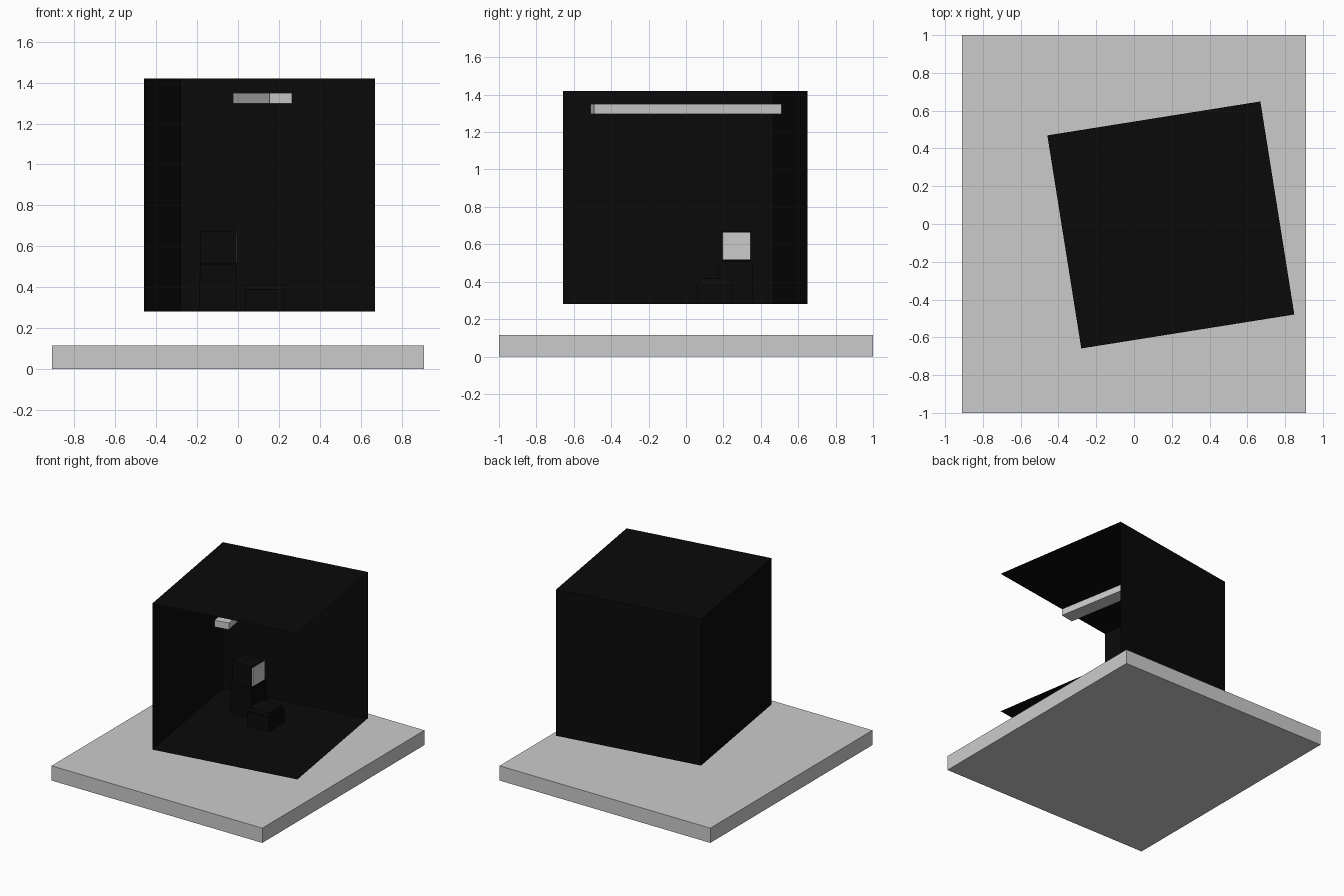
import bpy, bmesh
from math import radians
from mathutils import Vector

if "Cube" in bpy.data.objects:
    bpy.data.objects.remove(bpy.data.objects["Cube"])

black = bpy.data.materials.new("black_paint")
black.diffuse_color = (0.003, 0.003, 0.003, 1)
black.use_nodes = True
black.node_tree.nodes["Principled BSDF"].inputs["Base Color"].default_value = black.diffuse_color


def box(name, center, size, turn=0, mat=None, taper=1.0, open_sides=()):
    """Box turned about z; taper scales the top, open_sides lists face normals to remove."""
    bm = bmesh.new()
    bmesh.ops.create_cube(bm, size=1)
    bm.normal_update()
    gone = [f for f in bm.faces
            if any(f.normal.dot(Vector(n)) > 0.9 for n in open_sides)]
    bmesh.ops.delete(bm, geom=gone, context='FACES')
    for v in bm.verts:
        k = taper if v.co.z > 0 else 1.0
        v.co = Vector((v.co.x * size[0] * k, v.co.y * size[1] * k, v.co.z * size[2]))
    me = bpy.data.meshes.new(name)
    bm.to_mesh(me)
    bm.free()
    ob = bpy.data.objects.new(name, me)
    ob.location = center
    ob.rotation_euler.z = radians(turn)
    if mat:
        me.materials.append(mat)
    bpy.context.collection.objects.link(ob)
    return ob


# Ground slab
box("base_slab", (0, 0, 0.0575), (1.82, 2.0, 0.115))

# Paper-thin room: floor, ceiling, left and back walls; front and right are open
box("room_shell", (0.195, -0.005, 0.85), (1.142, 1.142, 1.14), 9.05, black,
    open_sides=[(0, -1, 0), (1, 0, 0)])

# Long lamp bar under the ceiling
box("lamp_bar", (0.12, 0, 1.323), (0.112, 1.017, 0.052), 10.2)

# Tall pedestal carrying a cabinet with a pale panel on its right side
box("pedestal", (-0.097, 0.265, 0.395), (0.187, 0.19, 0.23), 0, black, taper=0.95)
box("cabinet", (-0.097, 0.269, 0.592), (0.172, 0.15, 0.158), 0, black)
box("cabinet_panel", (-0.010, 0.269, 0.592), (0.006, 0.15, 0.144))

# Low stool with a slightly narrower cap
box("stool_body", (0.13, 0.155, 0.335), (0.19, 0.19, 0.11), 0, black)
box("stool_cap", (0.13, 0.158, 0.403), (0.18, 0.17, 0.026), 0, black, taper=0.93)
